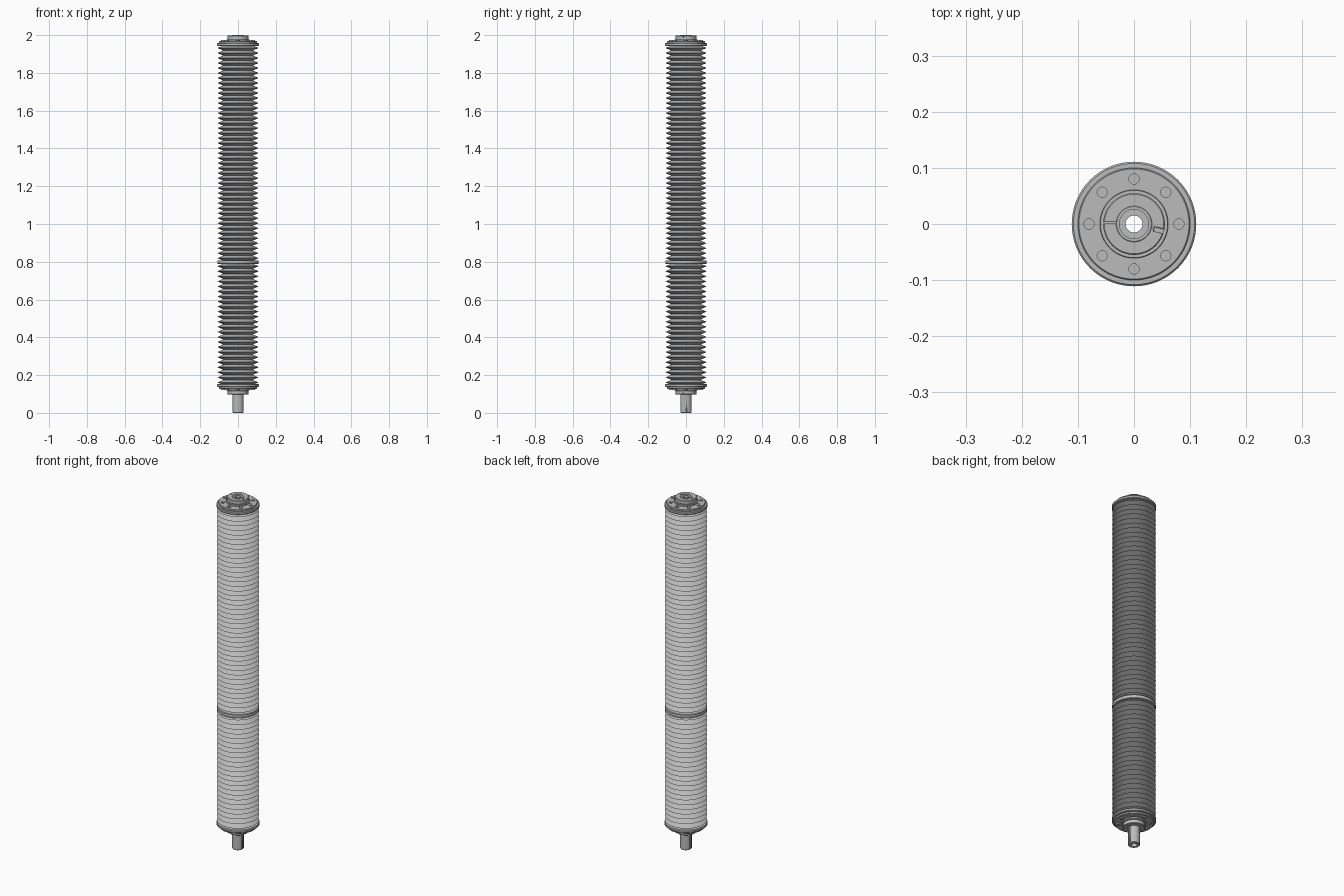
import bpy, bmesh, math
from mathutils import Matrix

cube = bpy.data.objects.get("Cube")
if cube:
    bpy.data.objects.remove(cube, do_unlink=True)

grey = bpy.data.materials.new("satin grey")
grey.use_nodes = True
grey.diffuse_color = (0.5, 0.5, 0.5, 1)
grey.node_tree.nodes["Principled BSDF"].inputs["Base Color"].default_value = (0.5, 0.5, 0.5, 1)


def finish(name, bm, angle=30):
    """Turn a bmesh into a shaded object."""
    bmesh.ops.recalc_face_normals(bm, faces=bm.faces)
    mesh = bpy.data.meshes.new(name)
    bm.to_mesh(mesh)
    bm.free()
    mesh.materials.append(grey)
    obj = bpy.data.objects.new(name, mesh)
    bpy.context.collection.objects.link(obj)
    bpy.ops.object.select_all(action='DESELECT')
    obj.select_set(True)
    bpy.context.view_layer.objects.active = obj
    bpy.ops.object.shade_smooth_by_angle(angle=math.radians(angle))
    return obj


def lathe(name, profile, sides=64):
    """Revolve a closed (radius, height) profile around z."""
    bm = bmesh.new()
    rings = []
    for r, z in profile:
        rings.append([bm.verts.new((r * math.cos(a), r * math.sin(a), z))
                      for a in (math.tau * i / sides for i in range(sides))])
    for lower, upper in zip(rings, rings[1:] + rings[:1]):
        for i in range(sides):
            j = (i + 1) % sides
            bm.faces.new((lower[i], lower[j], upper[j], upper[i]))
    return finish(name, bm)


def tube(name, inner, outer, z0, z1, bevel=0.002):
    """Hollow ring with chamfered outer rims."""
    return lathe(name, [(inner, z0), (outer - bevel, z0), (outer, z0 + bevel),
                        (outer, z1 - bevel), (outer - bevel, z1), (inner, z1)])


def cut(target, name, size, location, turn=0):
    """Subtract a hidden box from a part."""
    bm = bmesh.new()
    bmesh.ops.create_cube(bm, size=1, matrix=Matrix.Rotation(turn, 4, 'Z')
                          @ Matrix.Translation(location) @ Matrix.Diagonal((*size, 1)))
    cutter = finish(name, bm)
    cutter.hide_render = True
    cutter.hide_set(True)
    cutter.display_type = 'WIRE'
    mod = target.modifiers.new("cut", 'BOOLEAN')
    mod.object = cutter
    mod.solver = 'EXACT'


def bellows(name, z0, z1, folds):
    """Pleated sleeve: sharp rims outside, valleys inside, thin wall."""
    step = (z1 - z0) / folds
    outer = [(0.078, z0)]
    for k in range(folds):
        outer += [(0.109, z0 + (k + 0.5) * step), (0.078, z0 + (k + 1) * step)]
    return lathe(name, outer + [(0.07, z1), (0.07, z0)])


# Pleated sleeves either side of the middle guide ring
bellows("lower_bellows", 0.148, 0.79, 24)
bellows("upper_bellows", 0.806, 1.945, 43)
tube("middle_ring", 0.068, 0.109, 0.788, 0.808)

# End plates, hubs, collars and bolts, the same at both ends
for end, base, up in (("bottom", 0.14, -1), ("top", 1.955, 1)):
    def part(name, inner, outer, a, b, bevel=0.001):
        z = sorted((base + up * a, base + up * b))
        return tube(f"{end}_{name}", inner, outer, *z, bevel)

    part("sleeve_flange", 0.03, 0.111, -0.012, 0.003, 0.003)
    part("end_plate", 0.03, 0.1, 0.002, 0.013, 0.002)
    part("hub", 0.03, 0.061, 0.012, 0.021)
    collar = part("clamp_collar", 0.031, 0.055, 0.021, 0.043, 0.002)
    mid = base + up * 0.032
    cut(collar, f"{end}_collar_slit_cutter", (0.03, 0.003, 0.05), (-0.046, 0.002, mid))
    cut(collar, f"{end}_screw_pocket_cutter", (0.018, 0.008, 0.012),
        (0.046, 0, mid + up * 0.009), -0.25)
    for k in range(8):
        a = math.tau * k / 8
        bm = bmesh.new()
        bmesh.ops.create_cone(bm, cap_ends=True, segments=24, radius1=0.01, radius2=0.01,
                              depth=0.012, matrix=Matrix.Translation(
                                  (0.08 * math.cos(a), 0.08 * math.sin(a), base + up * 0.013)))
        finish(f"{end}_bolt_{k + 1}", bm)

# Hollow shaft through the whole length, keyed at the bottom
shaft = lathe("shaft", [(0.015, 0), (0.027, 0), (0.03, 0.003), (0.03, 1.992),
                        (0.026, 1.996), (0.015, 1.996)], 48)
for side, turn in (("left", 0), ("right", math.pi)):
    cut(shaft, f"{side}_keyway_cutter", (0.012, 0.012, 0.12), (0.031, 0, 0.04), turn)
bpy.context.view_layer.update()

# Lip around the shaft's upper mouth
tube("shaft_lip", 0.026, 0.032, 1.985, 2.0, 0.001)
